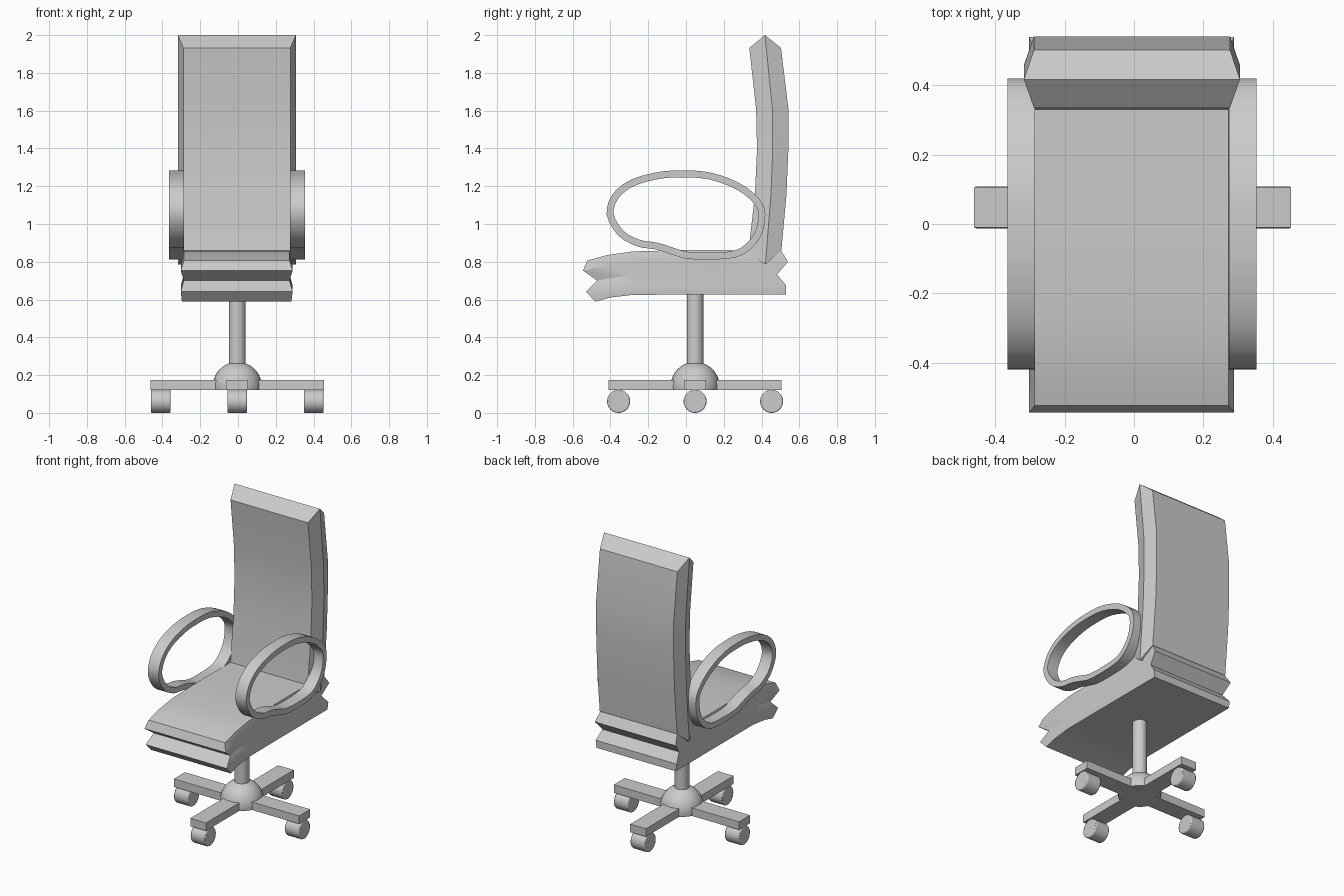
import bpy, bmesh, math
from mathutils import Vector

if "Cube" in bpy.data.objects:
    bpy.data.objects.remove(bpy.data.objects["Cube"])

CX, CY = -0.004, 0.048   # centre of the base and pole


def finish(name, bm, angle=30):
    bmesh.ops.recalc_face_normals(bm, faces=bm.faces[:])
    mesh = bpy.data.meshes.new(name)
    bm.to_mesh(mesh)
    bm.free()
    obj = bpy.data.objects.new(name, mesh)
    bpy.context.collection.objects.link(obj)
    bpy.ops.object.select_all(action='DESELECT')
    obj.select_set(True)
    bpy.context.view_layer.objects.active = obj
    bpy.ops.object.shade_smooth_by_angle(angle=math.radians(angle))
    return obj


def cushion(name, levels, cx):
    """levels: (half width, [(y, z), ...]) lines, stacked from one face to the other."""
    bm = bmesh.new()
    grid = [[[bm.verts.new((cx + s * w, y, z)) for y, z in pts] for s in (-1, 1)]
            for w, pts in levels]
    n = len(levels[0][1])
    for lv in (grid[0], grid[-1]):            # broad faces
        for j in range(n - 1):
            bm.faces.new((lv[0][j], lv[0][j + 1], lv[1][j + 1], lv[1][j]))
    for a, b in zip(grid, grid[1:]):
        for s in (0, 1):                      # sides
            for j in range(n - 1):
                bm.faces.new((a[s][j], a[s][j + 1], b[s][j + 1], b[s][j]))
        for j in (0, n - 1):                  # ends
            bm.faces.new((a[0][j], a[1][j], b[1][j], b[0][j]))
    return finish(name, bm)


def box(name, size, loc):
    bm = bmesh.new()
    bmesh.ops.create_cube(bm, size=1)
    for v in bm.verts:
        v.co = Vector(loc) + Vector(a * b for a, b in zip(v.co, size))
    return finish(name, bm)


def cylinder(name, r, depth, loc, along_x=False, bevel=0):
    bpy.ops.mesh.primitive_cylinder_add(
        vertices=32, radius=r, depth=depth, location=loc,
        rotation=(0, math.pi / 2 if along_x else 0, 0))
    obj = bpy.context.object
    obj.name = name
    bpy.ops.object.shade_smooth_by_angle(angle=math.radians(30))
    if bevel:
        mod = obj.modifiers.new("edge", 'BEVEL')
        mod.width, mod.segments = bevel, 2
    return obj


# Seat: two stacked bulges with a groove between them
cushion("seat", [
    (0.280, [(-0.524, .806), (-.42, .835), (-.28, .855), (0, .862), (.503, .86)]),
    (0.296, [(-0.545, .753), (-.42, .780), (-.28, .795), (0, .80), (.54, .80)]),
    (0.280, [(-0.470, .700), (-.39, .716), (-.28, .728), (0, .732), (.482, .733)]),
    (0.296, [(-0.530, .642), (-.42, .662), (-.28, .674), (0, .675), (.53, .675)]),
    (0.290, [(-0.480, .589), (-.40, .611), (-.28, .625), (0, .626), (.53, .626)]),
], -0.007)

# Backrest: curved slab with a ridge round its edge
cushion("backrest", [
    (0.283, [(.33, .85), (.365, 1.157), (.376, 1.395), (.371, 1.61), (.335, 1.932)]),
    (0.312, [(.42, .785), (.45, 1.157), (.459, 1.395), (.457, 1.61), (.418, 2.0)]),
    (0.283, [(.505, .86), (.532, 1.157), (.542, 1.395), (.542, 1.61), (.503, 1.932)]),
], -0.006)

# Armrest loops
PATH = [Vector(p) for p in [
    (-.42, 1.05), (-.39, 1.155), (-.30, 1.23), (-.165, 1.272), (-.03, 1.284),
    (.127, 1.273), (.286, 1.215), (.39, 1.13), (.42, 1.05), (.40, .945),
    (.34, .865), (.26, .822), (.127, .812), (0, .817), (-.085, .842),
    (-.165, .866), (-.26, .882), (-.36, .94)]]


def smooth_loop(pts, steps=3):
    out, n = [], len(pts)
    for i in range(n):
        a, b, c, d = (pts[(i + k) % n] for k in (-1, 0, 1, 2))
        for s in range(steps):
            t = s / steps
            out.append(0.5 * (2 * b + (c - a) * t + (2 * a - 5 * b + 4 * c - d) * t * t
                              + (3 * b - a - 3 * c + d) * t ** 3))
    return out


def armrest(name, x0, x1, thick=0.037):
    outer = smooth_loop(PATH)
    n = len(outer)
    bm = bmesh.new()
    rings = []
    for i, p in enumerate(outer):
        t = (outer[(i + 1) % n] - outer[i - 1]).normalized()
        q = p + Vector((t.y, -t.x)) * thick
        rings.append([bm.verts.new((x, v.x, v.y))
                      for x, v in ((x0, p), (x1, p), (x1, q), (x0, q))])
    for i in range(n):
        a, b = rings[i], rings[(i + 1) % n]
        for k in range(4):
            m = (k + 1) % 4
            bm.faces.new((a[k], a[m], b[m], b[k]))
    finish(name, bm)


armrest("left_armrest", -0.365, -0.286)
armrest("right_armrest", 0.275, 0.354)

# Pole and domed hub
cylinder("pole", 0.044, 0.43, (CX, CY, 0.425))
bm = bmesh.new()
bmesh.ops.create_uvsphere(bm, u_segments=32, v_segments=20, radius=0.13)
bmesh.ops.translate(bm, verts=bm.verts, vec=(CX, CY, 0.14))
cut = bmesh.ops.bisect_plane(bm, geom=bm.verts[:] + bm.edges[:] + bm.faces[:],
                             plane_co=(0, 0, 0.122), plane_no=(0, 0, -1), clear_outer=True)
bmesh.ops.holes_fill(bm, edges=[e for e in bm.edges if e.is_boundary])
finish("hub_dome", bm)

# Four base legs, each with a caster wheel
for name, dx, dy in (("left", -1, 0), ("right", 1, 0), ("front", 0, -1), ("back", 0, 1)):
    size = (0.458 if dx else 0.115, 0.458 if dy else 0.115, 0.053)
    box(name + "_leg", size, (CX + dx * 0.229, CY + dy * 0.229, 0.1475))
    cylinder(name + "_caster", 0.061, 0.104,
             (CX + dx * 0.405, CY + dy * 0.405, 0.061), True, 0.006)
